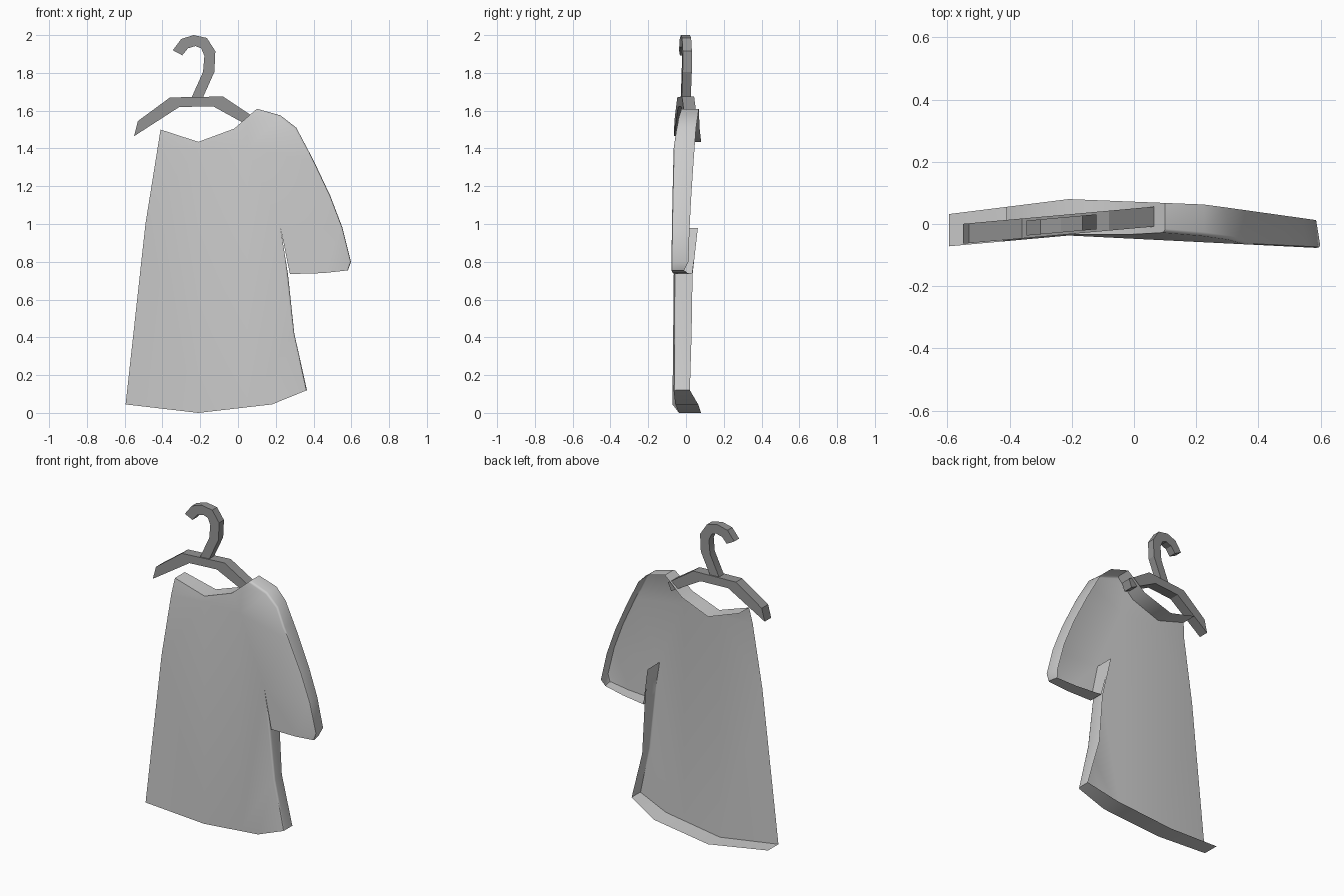
import bpy, bmesh, math
from mathutils import Vector

cube = bpy.data.objects.get("Cube")
if cube:
    bpy.data.objects.remove(cube, do_unlink=True)


def material(name, grey):
    m = bpy.data.materials.new(name)
    m.use_nodes = True
    m.diffuse_color = (grey, grey, grey, 1)
    m.node_tree.nodes["Principled BSDF"].inputs["Base Color"].default_value = (grey, grey, grey, 1)
    return m


def finish(bm, name, mat, angle):
    mesh = bpy.data.meshes.new(name)
    bm.to_mesh(mesh)
    bm.free()
    obj = bpy.data.objects.new(name, mesh)
    bpy.context.collection.objects.link(obj)
    mesh.materials.append(mat)
    bpy.ops.object.select_all(action='DESELECT')
    obj.select_set(True)
    bpy.context.view_layer.objects.active = obj
    bpy.ops.object.shade_smooth_by_angle(angle=math.radians(angle))
    return obj


cloth = material("light grey cloth", 0.6)
plastic = material("dark grey plastic", 0.3)

# Shirt: hem, body side, armpit slit, cuff, sleeve, shoulder, neckline, open side
outline = [(-.595, .045), (-.21, 0), (.18, .045), (.365, .12), (.30, .42), (.265, .73),
           (.225, .98), (.275, .735), (.45, .74), (.585, .755), (.6, .80), (.555, .98),
           (.49, 1.15), (.40, 1.34), (.31, 1.51), (.225, 1.575), (.1, 1.61),
           (-.02, 1.505), (-.21, 1.435), (-.41, 1.5), (-.49, 1.0), (-.545, .5)]


def front_y(x, z):
    fall = .09 * max(0, -.21 - x) + .05 * max(0, x + .21)
    return -.037 - fall + .12 * max(0, z - 1.4)


def back_y(x, z):
    y = .08 - .125 * max(0, -.21 - x) - .04 * max(0, x + .21) - .1 * max(0, x - .25)
    return y - (.025 if z < .8 and x > .2 else 0)


bm = bmesh.new()
bm.faces.new([bm.verts.new((x, 0, z)) for x, z in outline])
for point, normal in (((-.21, 0, 0), (1, 0, 0)), ((.05, 0, 0), (1, 0, 0)), ((0, 0, 1.4), (0, 0, 1))):
    bmesh.ops.bisect_plane(bm, geom=bm.verts[:] + bm.edges[:] + bm.faces[:],
                           plane_co=point, plane_no=normal, dist=.002)
for v in bm.verts:
    v.co.y = front_y(v.co.x, v.co.z)

# Rim turned back around everything but the open side
rim = []
for e in bm.edges:
    mid = (e.verts[0].co + e.verts[1].co) / 2
    run = e.verts[1].co - e.verts[0].co
    open_side = mid.x < -.4 and abs(run.z) > abs(run.x)
    if e.is_boundary and not open_side:
        rim.append(e)
made = bmesh.ops.extrude_edge_only(bm, edges=rim)["geom"]
for v in made:
    if isinstance(v, bmesh.types.BMVert):
        v.co.y = back_y(v.co.x, v.co.z)
        if v.co.x > .28 and v.co.z > .2:
            v.co.x -= .015

# Soft front edge along the body side, sleeve and shoulder
soft = []
for e in rim:
    mid = (e.verts[0].co + e.verts[1].co) / 2
    run = e.verts[1].co - e.verts[0].co
    side = mid.x > .26 and abs(run.z) > .7 * abs(run.x)
    shoulder = mid.z > 1.5 and mid.x > .1
    if side or shoulder:
        soft.append(e)
bmesh.ops.bevel(bm, geom=soft, offset=.035, segments=2, profile=.5,
                affect='EDGES', clamp_overlap=True)
bmesh.ops.triangulate(bm, faces=[f for f in bm.faces if len(f.verts) > 4])
bmesh.ops.recalc_face_normals(bm, faces=bm.faces[:])
largest = max(bm.faces, key=lambda f: f.calc_area())
if largest.normal.y > 0:
    bmesh.ops.reverse_faces(bm, faces=bm.faces[:])
finish(bm, "shirt", cloth, 50)

# Hanger: matching outer and inner rails joined into flat bars, slightly turned
hook_outer = [(-.345, 1.92), (-.30, 1.98), (-.235, 2.0), (-.165, 1.985), (-.12, 1.915), (-.125, 1.805), (-.19, 1.66)]
hook_inner = [(-.295, 1.893), (-.265, 1.93), (-.225, 1.942), (-.195, 1.93), (-.178, 1.89), (-.185, 1.805), (-.25, 1.66)]
bar_outer = [(-.53, 1.545), (-.36, 1.67), (-.08, 1.675), (.085, 1.565)]
bar_inner = [(-.55, 1.465), (-.31, 1.62), (-.13, 1.622), (.065, 1.515)]


def flat_bar(name, outer, inner, half_depth):
    bm = bmesh.new()
    rings = []
    for (ax, az), (bx, bz) in zip(outer, inner):
        corners = [(ax, az, -1), (ax, az, 1), (bx, bz, 1), (bx, bz, -1)]
        rings.append([bm.verts.new((x, side * half_depth + .09 * (x + .2), z)) for x, z, side in corners])
    for a, b in zip(rings, rings[1:]):
        for i in range(4):
            j = (i + 1) % 4
            bm.faces.new((a[i], a[j], b[j], b[i]))
    bm.faces.new(rings[0])
    bm.faces.new(rings[-1])
    bmesh.ops.recalc_face_normals(bm, faces=bm.faces[:])
    return finish(bm, name, plastic, 20)


flat_bar("hanger_hook", hook_outer, hook_inner, .024)
flat_bar("hanger_arms", bar_outer, bar_inner, .032)
